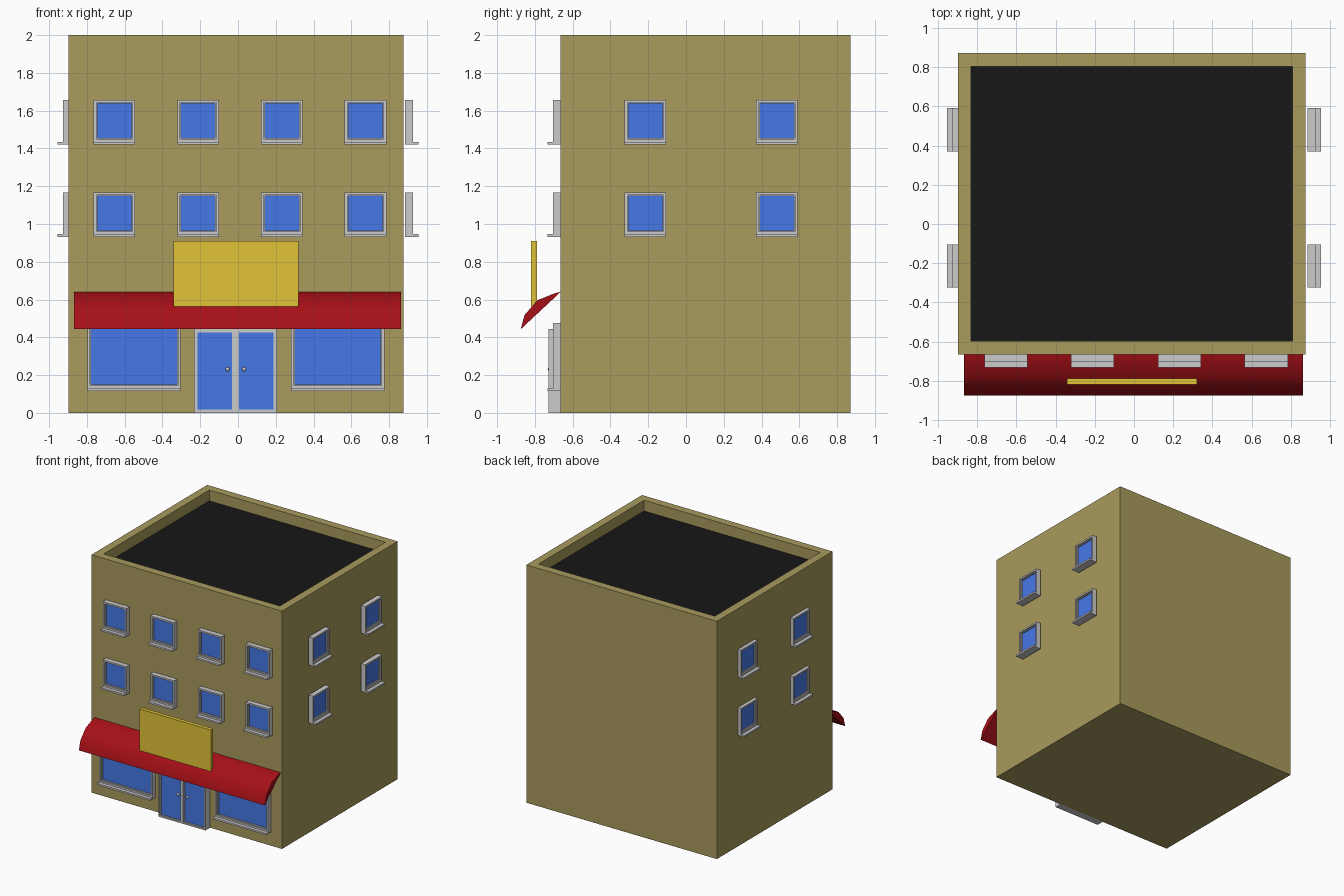
import bpy, bmesh, math
from mathutils import Vector

if "Cube" in bpy.data.objects:
    bpy.data.objects.remove(bpy.data.objects["Cube"])


def material(name, rgb):
    m = bpy.data.materials.new(name)
    m.diffuse_color = (*rgb, 1)
    m.use_nodes = True
    m.node_tree.nodes["Principled BSDF"].inputs["Base Color"].default_value = m.diffuse_color
    return m


WALL = material("wall_tan", (0.393, 0.325, 0.110))
GLASS = material("glass_blue", (0.062, 0.19, 0.806))
RED = material("awning_red", (0.38, 0.005, 0.0085))
YELLOW = material("sign_yellow", (0.767, 0.549, 0.038))
BLACK = material("roof_black", (0.0085, 0.0085, 0.0085))


def finish(name, bm, mat=None):
    bmesh.ops.recalc_face_normals(bm, faces=bm.faces)
    me = bpy.data.meshes.new(name)
    bm.to_mesh(me)
    bm.free()
    ob = bpy.data.objects.new(name, me)
    bpy.context.collection.objects.link(ob)
    if mat:
        me.materials.append(mat)
    return ob


# Skin a list of point rings; cap the ends or close the loop of rings
def loft(name, rings, mat=None, cap_first=True, cap_last=True, loop=False):
    bm = bmesh.new()
    vs = [[bm.verts.new(p) for p in r] for r in rings]
    n = len(vs[0])
    for a, b in zip(vs, vs[1:] + ([vs[0]] if loop else [])):
        for i in range(n):
            j = (i + 1) % n
            bm.faces.new((a[i], a[j], b[j], b[i]))
    if cap_first and not loop:
        bm.faces.new(vs[0])
    if cap_last and not loop:
        bm.faces.new(vs[-1])
    return finish(name, bm, mat)


# Rectangle at depth d, mapped onto a wall
def rect(u0, u1, v0, v1, d, place, inset=0.0):
    a, b, c, e = u0 + inset, u1 - inset, v0 + inset, v1 - inset
    return [place(*p, d) for p in ((a, c), (b, c), (b, e), (a, e))]


# Wall mappings: across, up, outward
def front(u, v, d): return Vector((u, -0.663 - d, v))
def right(u, v, d): return Vector((0.885 + d, u, v))
def left(u, v, d): return Vector((-0.885 - d, u, v))
def flat(u, v, d): return Vector((u, v, d))


# Hollow frame with a stepped inner edge, plus recessed glass
def framed_pane(name, u0, u1, v0, v1, place, depth=0.042, pane=0.022, w=0.014):
    r = (u0, u1, v0, v1)
    step = (depth + pane) / 2
    loft(name + "_frame", [rect(*r, 0, place), rect(*r, depth, place),
                           rect(*r, depth, place, w), rect(*r, step, place, w),
                           rect(*r, step, place, w + 0.006),
                           rect(*r, 0, place, w + 0.006)], loop=True)
    loft(name + "_glass", [rect(*r, 0, place, w + 0.006),
                           rect(*r, pane, place, w + 0.006)], GLASS)


def window(name, u0, u1, v0, v1, place):
    framed_pane(name, u0, u1, v0, v1, place)
    s = (u0, u1, v0 - 0.014, v0)
    loft(name + "_sill", [rect(*s, 0, place), rect(*s, 0.07, place)])


# Building shell with parapet
body = (-0.898, 0.875, -0.665, 0.872)
loft("building_walls", [rect(*body, 0, flat), rect(*body, 2, flat),
                        rect(*body, 2, flat, 0.067), rect(*body, 1.91, flat, 0.067)],
     WALL, cap_last=False)
loft("roof", [rect(*body, 1.87, flat, 0.067), rect(*body, 1.91, flat, 0.067)], BLACK)

# Upper floor windows on front and both sides
for floor, z in enumerate((0.946, 1.435)):
    for i in range(4):
        x = -0.654 + 0.443 * i
        window(f"front_window_{floor}_{i}", x - 0.11, x + 0.11, z, z + 0.222, front)
    for side, place in (("right", right), ("left", left)):
        for i, y in enumerate((-0.215, 0.481)):
            window(f"{side}_window_{floor}_{i}", y - 0.11, y + 0.11, z, z + 0.222, place)

# Shop windows
for side, x0 in (("left", -0.798), ("right", 0.281)):
    window(f"shop_window_{side}", x0, x0 + 0.494, 0.13, 0.475, front)

# Double door with knobs
for side, x0, kx in (("left", -0.232, -0.055), ("right", -0.013, 0.032)):
    framed_pane(f"door_{side}", x0, x0 + 0.219, 0, 0.443, front, 0.064, 0.05, 0.012)
    bm = bmesh.new()
    bmesh.ops.create_uvsphere(bm, u_segments=12, v_segments=8, radius=0.011)
    bmesh.ops.translate(bm, verts=bm.verts, vec=(kx, -0.721, 0.231))
    knob = finish(f"door_knob_{side}", bm)
    knob.data.shade_smooth()

# Curved awning
arc = [(-0.875, 0.443), (-0.855, 0.518), (-0.786, 0.597), (-0.69, 0.635), (-0.664, 0.64)]
awning = loft("awning", [[(x, y, z) for y, z in arc] for x in (-0.868, 0.862)], RED)
bpy.context.view_layer.objects.active = awning
awning.select_set(True)
bpy.ops.object.shade_smooth_by_angle(angle=math.radians(35))

# Sign board standing on the awning
sign = (-0.342, 0.321, 0.562, 0.911)
loft("sign_board", [rect(*sign, 0.125, front), rect(*sign, 0.157, front)], YELLOW)
